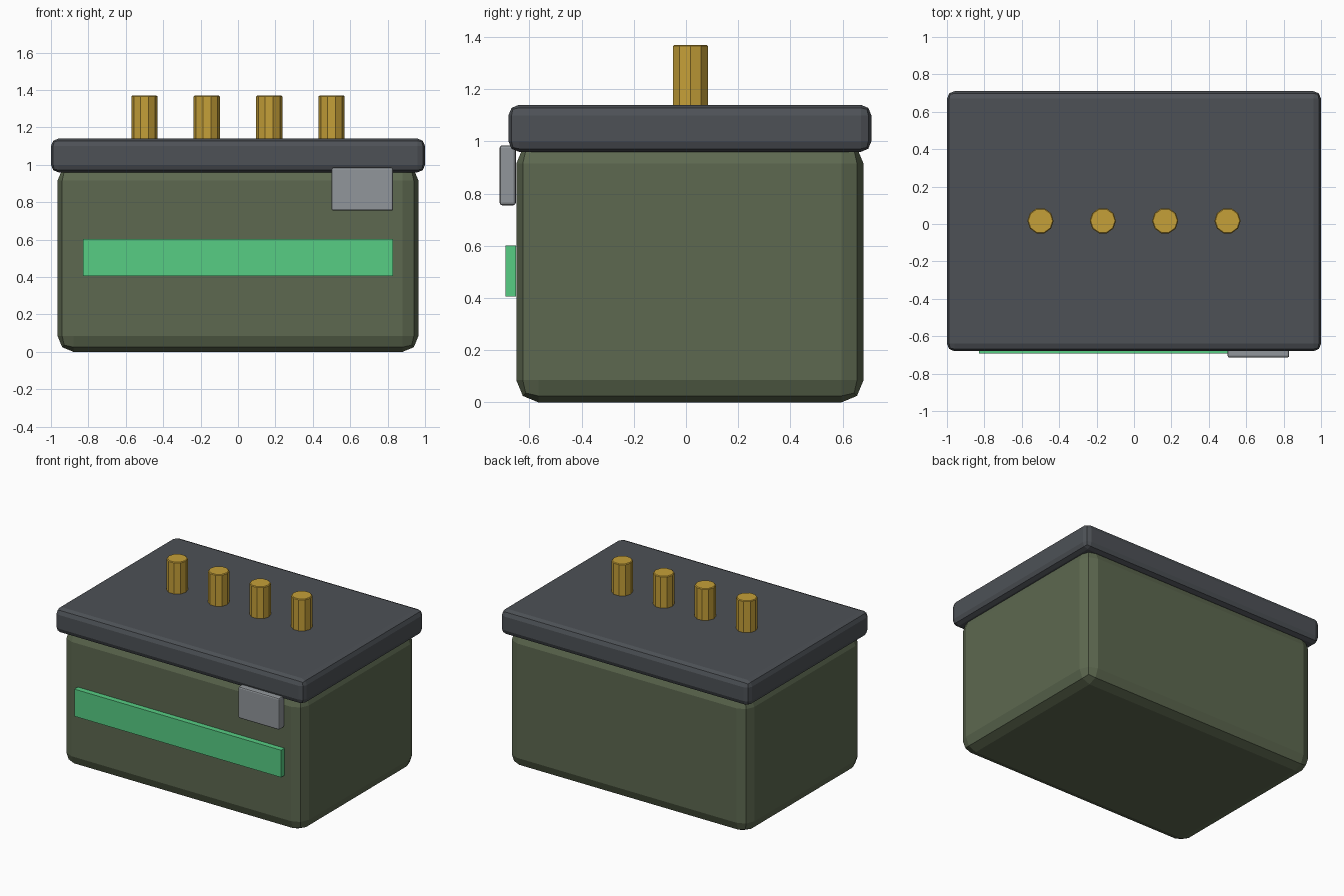
import bpy
from math import pi

cube = bpy.data.objects.get("Cube")
if cube:
    bpy.data.objects.remove(cube, do_unlink=True)


def material(name, r, g, b):
    m = bpy.data.materials.new(name)
    m.use_nodes = True
    m.diffuse_color = (r, g, b, 1)
    m.node_tree.nodes["Principled BSDF"].inputs["Base Color"].default_value = (r, g, b, 1)
    return m


OLIVE = material("olive casing", 0.11, 0.14, 0.08)
SLATE = material("dark slate lid", 0.075, 0.083, 0.094)
GREEN = material("bright green", 0.095, 0.61, 0.23)
GREY = material("clasp grey", 0.285, 0.305, 0.325)
BRASS = material("brass", 0.56, 0.35, 0.04)


def finish(name, mat, bevel, segments):
    ob = bpy.context.object
    ob.name = ob.data.name = name
    ob.data.materials.append(mat)
    if bevel:
        mod = ob.modifiers.new("Bevel", "BEVEL")
        mod.width, mod.segments = bevel, segments
        mod.limit_method = "ANGLE"
        mod.angle_limit = pi / 3
    return ob


def box(name, mat, low, high, bevel=0, segments=2):
    bpy.ops.mesh.primitive_cube_add(size=1)
    ob = finish(name, mat, bevel, segments)
    ob.location = [(a + b) / 2 for a, b in zip(low, high)]
    ob.scale = [b - a for a, b in zip(low, high)]
    bpy.ops.object.transform_apply(location=False, rotation=False, scale=True)
    return ob


# Casing and overhanging lid
box("casing", OLIVE, (-0.965, -0.65, 0), (0.965, 0.68, 1.0), 0.085)
box("lid", SLATE, (-1, -0.68, 0.96), (1, 0.71, 1.14), 0.04)

# Front strip and clasp
box("front_strip", GREEN, (-0.83, -0.692, 0.405), (0.83, -0.652, 0.602))
box("clasp", GREY, (0.5, -0.714, 0.755), (0.83, -0.652, 0.985), 0.01)

# Row of terminals through the lid
for i in range(4):
    bpy.ops.mesh.primitive_cylinder_add(vertices=10, radius=0.07, depth=0.27,
                                        location=(-0.5 + i / 3, 0.017, 1.235),
                                        rotation=(0, 0, pi / 2))
    finish(f"terminal_{i + 1}", BRASS, 0.005, 1)
